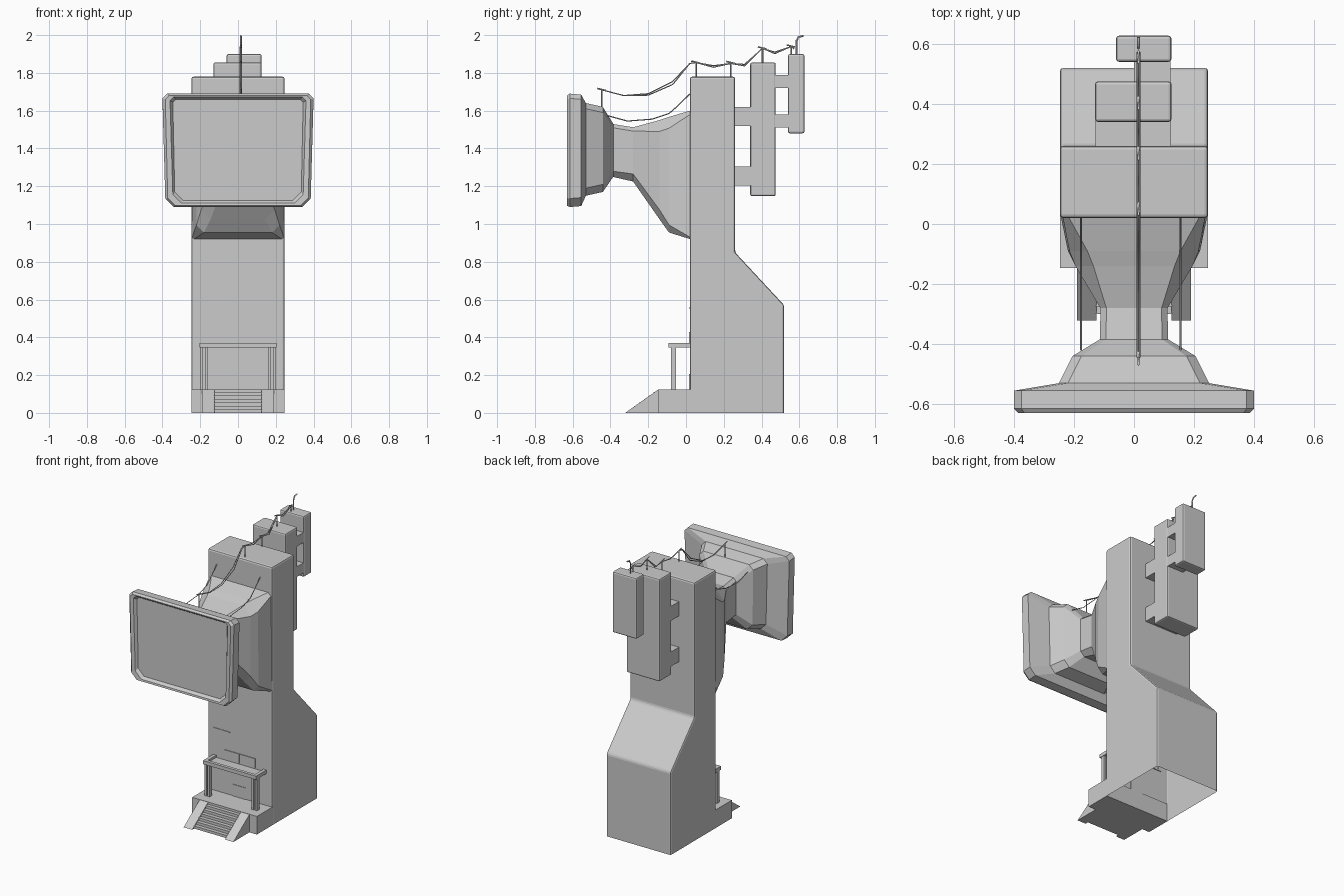
import bpy, bmesh
from mathutils import Vector


def finish(name, bm, bevel=0.0):
    bmesh.ops.recalc_face_normals(bm, faces=bm.faces[:])
    me = bpy.data.meshes.new(name)
    bm.to_mesh(me)
    bm.free()
    ob = bpy.data.objects.new(name, me)
    bpy.context.collection.objects.link(ob)
    if bevel:
        m = ob.modifiers.new("bevel", 'BEVEL')
        m.width = bevel
        m.segments = 2
        m.limit_method = 'ANGLE'
    return ob


def box(name, x0, x1, y0, y1, z0, z1, bevel=0.0):
    bm = bmesh.new()
    bmesh.ops.create_cube(bm, size=1)
    for v in bm.verts:
        v.co = Vector(((x0 + x1) / 2 + v.co.x * (x1 - x0),
                       (y0 + y1) / 2 + v.co.y * (y1 - y0),
                       (z0 + z1) / 2 + v.co.z * (z1 - z0)))
    return finish(name, bm, bevel)


def prism(name, profile, x0, x1, bevel=0.0):
    """Extrude a (y, z) side profile across x."""
    bm = bmesh.new()
    f = bm.faces.new([bm.verts.new((x0, y, z)) for y, z in profile])
    ext = bmesh.ops.extrude_face_region(bm, geom=[f])
    bmesh.ops.translate(bm, vec=(x1 - x0, 0, 0),
                        verts=[g for g in ext["geom"] if isinstance(g, bmesh.types.BMVert)])
    return finish(name, bm, bevel)


def loft(name, sections):
    """Join eight-sided sections: y, top half width, bottom half width, z0, z1, top and bottom corner cut."""
    bm = bmesh.new()
    rings = []
    for y, wt, wb, z0, z1, ct, cb in sections:
        half = [(wb - cb, z0), (wb, z0 + cb), (wt, z1 - ct), (wt - ct, z1)]
        pts = half + [(-x, z) for x, z in reversed(half)]
        rings.append([bm.verts.new((x, y, z)) for x, z in pts])
    for a, b in zip(rings, rings[1:]):
        for i in range(8):
            j = (i + 1) % 8
            bm.faces.new((a[i], a[j], b[j], b[i]))
    bm.faces.new(rings[0])
    bm.faces.new(rings[-1])
    return finish(name, bm)


def wire(name, pts, radius):
    cu = bpy.data.curves.new(name, 'CURVE')
    cu.dimensions = '3D'
    cu.bevel_depth = radius
    cu.bevel_resolution = 0
    cu.use_fill_caps = True
    sp = cu.splines.new('POLY')
    sp.points.add(len(pts) - 1)
    for p, co in zip(sp.points, pts):
        p.co = (*co, 1)
    ob = bpy.data.objects.new(name, cu)
    bpy.context.collection.objects.link(ob)
    return ob


# Tower with stepped-out rear base, open underneath
tower = prism("tower", [(0.02, 0), (0.52, 0), (0.52, 0.57), (0.26, 0.85),
                        (0.26, 1.78), (0.02, 1.78)], -0.247, 0.247, 0.012)
bm = bmesh.new()
bm.from_mesh(tower.data)
bmesh.ops.delete(bm, geom=[f for f in bm.faces if all(v.co.z < 0.001 for v in f.verts)],
                 context='FACES_ONLY')
bm.to_mesh(tower.data)
bm.free()

# Screen head: recessed glass, rim, tapered casing
loft("screen_head", [
    (-0.610, 0.345, 0.335, 1.125, 1.66, 0.015, 0.045),
    (-0.628, 0.360, 0.345, 1.110, 1.672, 0.02, 0.045),
    (-0.630, 0.385, 0.372, 1.097, 1.68, 0.02, 0.04),
    (-0.615, 0.400, 0.385, 1.090, 1.69, 0.025, 0.045),
    (-0.555, 0.400, 0.385, 1.095, 1.685, 0.025, 0.045),
    (-0.530, 0.250, 0.240, 1.150, 1.64, 0.03, 0.04),
    (-0.440, 0.205, 0.200, 1.170, 1.62, 0.03, 0.04),
    (-0.385, 0.115, 0.115, 1.250, 1.53, 0.02, 0.03)])

# Neck flaring back into the tower
loft("neck", [
    (-0.390, 0.113, 0.113, 1.250, 1.530, 0.02, 0.03),
    (-0.280, 0.112, 0.112, 1.225, 1.512, 0.02, 0.04),
    (-0.140, 0.195, 0.195, 1.025, 1.550, 0.06, 0.05),
    (-0.090, 0.215, 0.220, 0.955, 1.567, 0.06, 0.04),
    (0.022, 0.237, 0.243, 0.920, 1.600, 0.02, 0.01)])

# Rear boxes and their connecting arms
box("rear_box_large", -0.13, 0.125, 0.34, 0.475, 1.147, 1.855, 0.01)
box("rear_box_small", -0.06, 0.125, 0.54, 0.627, 1.48, 1.90, 0.01)
for z0, z1 in ((1.205, 1.305), (1.52, 1.62)):
    box("tower_arm", -0.128, 0.123, 0.255, 0.345, z0, z1)
for z0, z1 in ((1.51, 1.58), (1.72, 1.79)):
    box("box_arm", 0.0, 0.122, 0.47, 0.545, z0, z1)

# Porch floor, stair cheeks and steps
box("porch_floor", -0.247, 0.247, -0.147, 0.03, 0, 0.125)
for s in (-1, 1):
    prism("stair_cheek", [(-0.145, 0), (-0.145, 0.125), (-0.322, 0)], s * 0.125, s * 0.19)
n = 6
for i in range(n):
    y0 = -0.30 + i * 0.155 / n
    box("step", -0.126, 0.126, y0, -0.14, i * 0.11 / n, (i + 1) * 0.11 / n)

# Porch canopy with raised rim, on paired posts
box("canopy_slab", -0.2, 0.2, -0.085, 0.025, 0.345, 0.355)
box("canopy_front_rim", -0.203, 0.203, -0.092, -0.07, 0.345, 0.37)
for s in (-1, 1):
    box("canopy_side_rim", min(s * 0.203, s * 0.18), max(s * 0.203, s * 0.18), -0.07, 0.025, 0.345, 0.37)
    for x in (0.168, 0.192):
        box("porch_post", s * x - 0.008, s * x + 0.008, -0.08, -0.053, 0.12, 0.347)

# Thin wall panels, doorway sill and ledge line
for x0, x1 in ((-0.115, -0.002), (0.002, 0.118)):
    box("sign_panel", x0, x1, 0.015, 0.025, 0.36, 0.427)
box("door_panel", -0.05, 0.045, 0.016, 0.025, 0.125, 0.205)
box("wall_ledge", -0.2, -0.075, 0.016, 0.025, 0.553, 0.558)

# Roof poles carrying the cables
cx = 0.015
for y, z0, z1 in ((-0.445, 1.61, 1.71), (0.053, 1.775, 1.855), (0.238, 1.775, 1.853),
                  (0.405, 1.85, 1.93), (0.558, 1.895, 1.94)):
    wire("cable_pole", [(cx, y, z0), (cx, y, z1)], 0.004)
    wire("pole_crossbar", [(cx, y - 0.025, z1 + 0.008), (cx, y + 0.02, z1 - 0.003)], 0.004)
wire("antenna", [(cx, 0.585, 1.895), (cx, 0.585, 1.97), (cx, 0.595, 1.99), (cx, 0.622, 1.996)], 0.005)

# Sagging cables
for dz, dx in ((0.0, -0.003), (-0.008, 0.003)):
    x = cx + dx
    path = [(-0.445, 1.71), (-0.33, 1.68), (-0.2, 1.69 + dz), (-0.07, 1.755 + 2 * dz), (0.02, 1.85),
            (0.053, 1.855), (0.145, 1.838 + dz), (0.238, 1.85), (0.31, 1.845 + dz), (0.405, 1.93),
            (0.47, 1.91 + dz), (0.558, 1.94), (0.572, 1.925)]
    wire("roof_cable", [(x, y, z) for y, z in path], 0.003)
for x in (-0.176, 0.155):
    path = [(0.022, 1.69), (-0.05, 1.62), (-0.09, 1.585), (-0.18, 1.555), (-0.31, 1.545), (-0.42, 1.575)]
    wire("side_cable", [(x, y, z) for y, z in path], 0.003)
